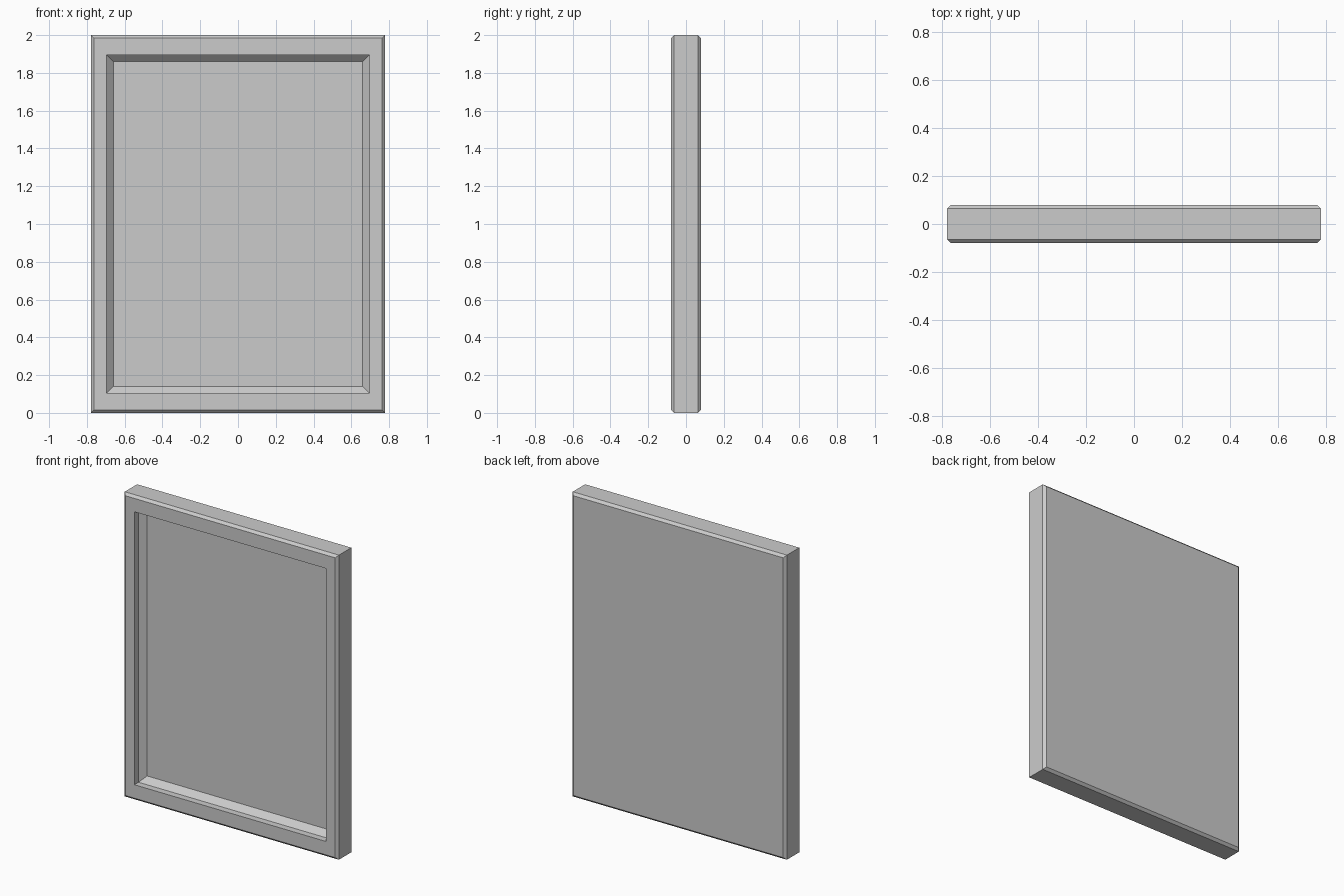
import bpy, bmesh

if "Cube" in bpy.data.objects:
    bpy.data.objects.remove(bpy.data.objects["Cube"])

W, H, D = 0.778, 1.0, 0.08   # half width, half height, half depth
C = 0.016                    # outer chamfer

# Rectangular rings (half width, half height, y) from back to recessed panel
rings = [
    (W - C, H - C, D),             # back face
    (W, H, D - C),                 # back chamfer
    (W, H, -D + C),                # side walls
    (W - C, H - C, -D),            # front chamfer
    (0.697, 0.896, -D),            # front border
    (0.697, 0.896, -0.037),        # straight recess wall
    (0.660, 0.859, 0.0),           # sloped recess wall
]

bm = bmesh.new()
loops = []
for w, h, y in rings:
    loops.append([bm.verts.new((sx * w, y, 1.0 + sz * h))
                  for sx, sz in ((-1, -1), (1, -1), (1, 1), (-1, 1))])

# Skin between neighbouring rings, then close back and panel
for a, b in zip(loops, loops[1:]):
    for i in range(4):
        j = (i + 1) % 4
        bm.faces.new((a[i], a[j], b[j], b[i]))
bm.faces.new(loops[0])
bm.faces.new(loops[-1])
bmesh.ops.recalc_face_normals(bm, faces=bm.faces)

mesh = bpy.data.meshes.new("framed_panel")
bm.to_mesh(mesh)
bm.free()
obj = bpy.data.objects.new("framed_panel", mesh)
bpy.context.collection.objects.link(obj)
